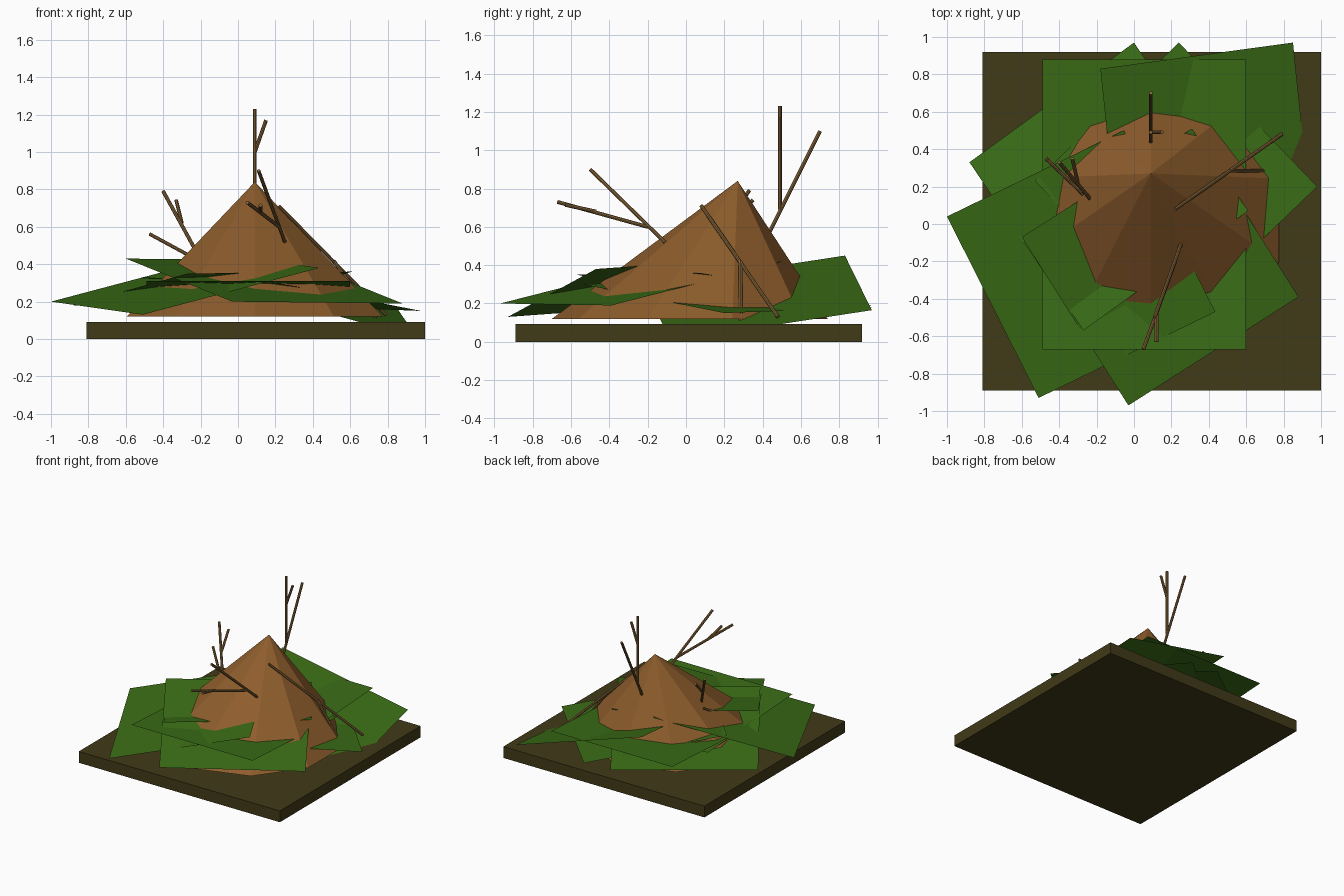
import bpy, bmesh, math
from mathutils import Vector

if "Cube" in bpy.data.objects:
    bpy.data.objects.remove(bpy.data.objects["Cube"])

def material(name, rgb):
    m = bpy.data.materials.new(name)
    m.diffuse_color = (*rgb, 1)
    m.use_nodes = True
    m.node_tree.nodes["Principled BSDF"].inputs["Base Color"].default_value = m.diffuse_color
    return m

SOIL = material("soil", (0.052, 0.042, 0.009))
EARTH = material("earth", (0.27, 0.11, 0.025))
LEAF = material("leaf", (0.042, 0.15, 0.008))
WOOD = material("wood", (0.24, 0.13, 0.04))

def finish(name, bm, mat):
    me = bpy.data.meshes.new(name)
    bm.to_mesh(me)
    bm.free()
    me.materials.append(mat)
    ob = bpy.data.objects.new(name, me)
    bpy.context.collection.objects.link(ob)
    return ob

# ground slab
bm = bmesh.new()
bmesh.ops.create_cube(bm, size=1)
ob = finish("ground_slab", bm, SOIL)
ob.scale = (1.81, 1.81, 0.092)
ob.location = (0.095, 0.015, 0.046)

# ten-sided mound with its peak pushed towards the back
bm = bmesh.new()
bmesh.ops.create_cone(bm, cap_ends=True, segments=10, radius1=0.72, radius2=0, depth=0.72)
bmesh.ops.remove_doubles(bm, verts=bm.verts, dist=1e-4)
ring = [v for v in bm.verts if v.co.z < 0]
for i, v in enumerate(ring):
    a = math.pi / 2 + i * math.tau / 10
    v.co = (0.09 + 0.72 * math.cos(a), 0.02 + 0.72 * math.sin(a), 0.12)
for v in bm.verts:
    if v not in ring:
        v.co = (0.09, 0.27, 0.84)
bmesh.ops.recalc_face_normals(bm, faces=bm.faces)
finish("mound", bm, EARTH)

# square leaf sheets: three corners each, the fourth closes the parallelogram
sheets = [
    ((-0.03, -0.97, 0.20), (0.88, -0.39, 0.19), (0.31, 0.51, 0.42)),
    ((-1.00, 0.04, 0.20), (-0.51, -0.93, 0.13), (0.435, -0.47, 0.38)),
    ((0.85, 0.97, 0.165), (-0.18, 0.83, 0.45), (-0.07, -0.22, 0.29)),
    ((0.98, 0.20, 0.15), (0.24, 0.97, 0.18), (-0.53, 0.23, 0.33)),
    ((0.00, 0.97, 0.19), (-0.88, 0.33, 0.18), (-0.27, -0.57, 0.35)),
    ((-0.49, -0.67, 0.31), (0.60, -0.67, 0.31), (0.60, 0.42, 0.25)),
    ((0.60, 0.88, 0.31), (-0.49, 0.88, 0.31), (-0.49, -0.21, 0.25)),
]
for i, (a, b, c) in enumerate(sheets):
    a, b, c = Vector(a), Vector(b), Vector(c)
    bm = bmesh.new()
    f = bm.faces.new([bm.verts.new(p) for p in (a, b, c, a + c - b)])
    f.normal_update()
    if f.normal.z < 0:
        f.normal_flip()
    finish(f"leaf_sheet_{i + 1}", bm, LEAF)

# forked branches: stem, side stem and twig as thin rods
def rod(bm, p, q, r):
    p, q = Vector(p), Vector(q)
    d = q - p
    new = bmesh.ops.create_cone(bm, cap_ends=True, segments=8, radius1=r, radius2=r, depth=d.length)["verts"]
    rot = d.to_track_quat('Z', 'Y')
    for v in new:
        v.co = rot @ v.co + (p + q) / 2

branches = {
    "back_branch": [((0.09, 0.43, 0.56), (0.09, 0.70, 1.10)),
                    ((0.09, 0.49, 0.69), (0.09, 0.49, 1.23)),
                    ((0.09, 0.49, 1.00), (0.15, 0.49, 1.17))],
    "front_branch": [((0.25, -0.11, 0.52), (0.11, -0.50, 0.90)),
                     ((0.22, -0.20, 0.60), (0.05, -0.67, 0.73)),
                     ((0.12, -0.47, 0.68), (0.12, -0.63, 0.715))],
    "right_branch": [((0.22, 0.08, 0.71), (0.79, 0.48, 0.13)),
                     ((0.51, 0.285, 0.42), (0.75, 0.285, 0.09))],
    "left_branch": [((-0.23, 0.12, 0.43), (-0.47, 0.35, 0.56)),
                    ((-0.23, 0.13, 0.48), (-0.40, 0.33, 0.79)),
                    ((-0.30, 0.22, 0.62), (-0.33, 0.35, 0.74))],
}
for name, rods in branches.items():
    bm = bmesh.new()
    for p, q in rods:
        rod(bm, p, q, 0.01)
    finish(name, bm, WOOD)
